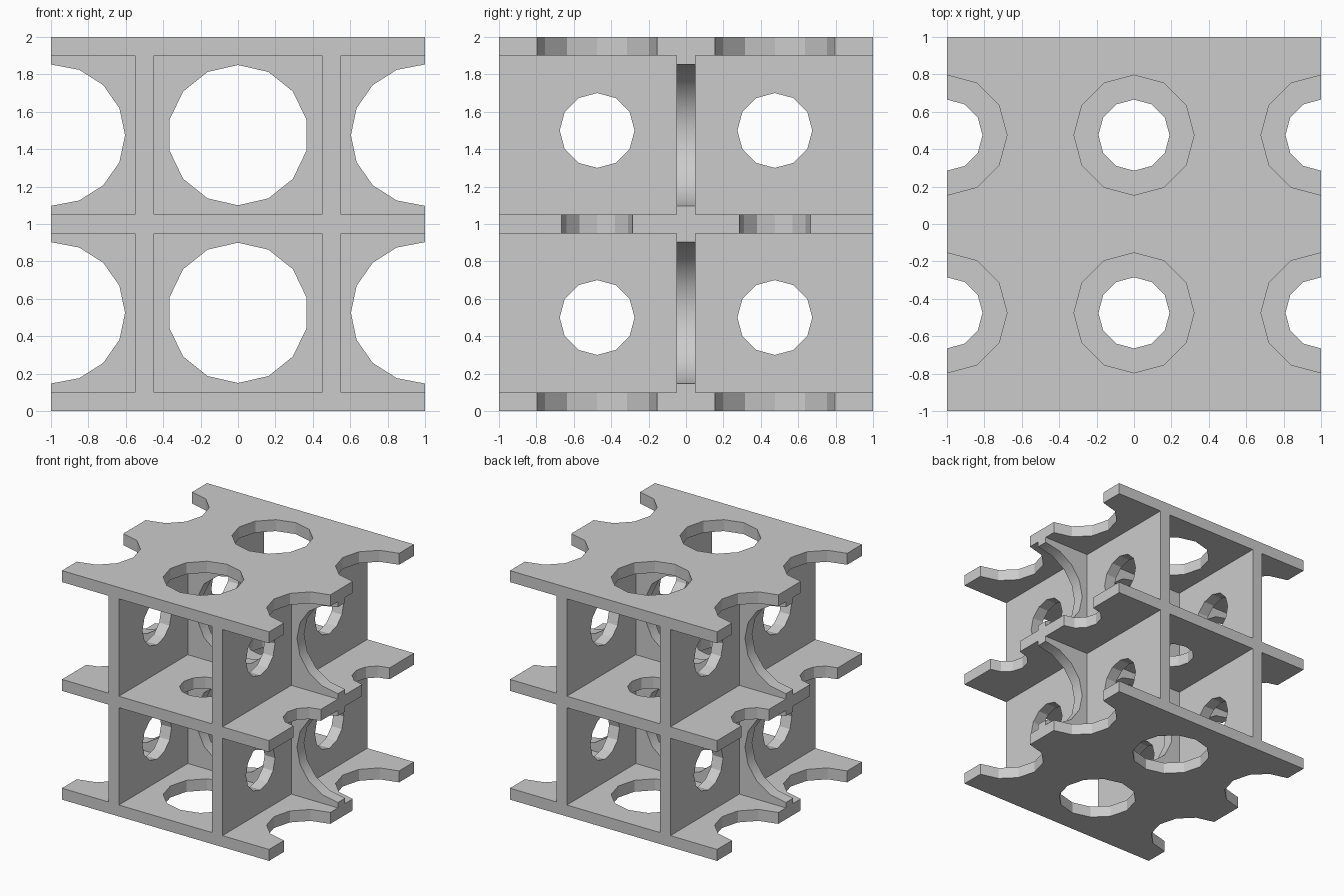
import bpy, bmesh, math
from mathutils import Matrix, Vector

cube = bpy.data.objects.get("Cube")
if cube:
    bpy.data.objects.remove(cube)

grey = bpy.data.materials.new("light grey")
grey.use_nodes = True
GREY = (0.6, 0.6, 0.6, 1)
grey.diffuse_color = GREY
grey.node_tree.nodes["Principled BSDF"].inputs["Base Color"].default_value = GREY


def add_box(bm, lo, hi):
    lo, hi = Vector(lo), Vector(hi)
    mat = Matrix.Translation((lo + hi) / 2) @ Matrix.Diagonal((*(hi - lo), 1))
    bmesh.ops.create_cube(bm, size=1, matrix=mat)


def add_hole(bm, centre, axis, ru, rv, sides, start=math.pi / 2, depth=0.18):
    """Prism along an axis; ru and rv are the radii along the other two axes."""
    u, v, w = {"x": ((0, 1, 0), (0, 0, 1), (1, 0, 0)),
               "y": ((1, 0, 0), (0, 0, 1), (0, 1, 0)),
               "z": ((1, 0, 0), (0, 1, 0), (0, 0, 1))}[axis]
    u, v, w, c = Vector(u), Vector(v), Vector(w), Vector(centre)
    ring = []
    for i in range(sides):
        a = start + 2 * math.pi * i / sides
        ring.append(bm.verts.new(c + u * ru * math.cos(a) + v * rv * math.sin(a) - w * depth / 2))
    face = bm.faces.new(ring)
    ext = bmesh.ops.extrude_face_region(bm, geom=[face])["geom"]
    bmesh.ops.translate(bm, verts=[e for e in ext if isinstance(e, bmesh.types.BMVert)], vec=w * depth)


def make_object(name, bm):
    bmesh.ops.recalc_face_normals(bm, faces=bm.faces)
    mesh = bpy.data.meshes.new(name)
    bm.to_mesh(mesh)
    bm.free()
    mesh.materials.append(grey)
    obj = bpy.data.objects.new(name, mesh)
    bpy.context.scene.collection.objects.link(obj)
    return obj


def cut(obj, cutter):
    mod = obj.modifiers.new("cut", "BOOLEAN")
    mod.operation, mod.solver, mod.object = "DIFFERENCE", "EXACT", cutter
    bpy.context.view_layer.objects.active = obj
    bpy.ops.object.modifier_apply(modifier=mod.name)
    bpy.data.objects.remove(cutter)


# Solid block
bm = bmesh.new()
add_box(bm, (-1, -1, 0), (1, 1, 2))
frame = make_object("shelf_frame", bm)

# Open cells between the shelves and walls
bm = bmesh.new()
for x0, x1 in ((-1.2, -0.55), (-0.45, 0.45), (0.55, 1.2)):
    for y0, y1 in ((-1.2, -0.05), (0.05, 1.2)):
        for z0, z1 in ((0.1, 0.95), (1.05, 1.9)):
            add_box(bm, (x0, y0, z0), (x1, y1, z1))
cut(frame, make_object("cell_cutter", bm))

# Round holes
bm = bmesh.new()
for x in (-1, 0, 1):
    # Shelf holes: wide in the outer shelves, small in the middle one
    for y in (-0.475, 0.475):
        for z, r in ((0.05, 0.321), (1, 0.19), (1.95, 0.321)):
            add_hole(bm, (x, y, z), "z", r, r, 12)
    # Large holes in the cross wall
    for z in (0.525, 1.475):
        if x:
            add_hole(bm, (x, 0, z), "y", 0.396, 0.378, 16)
        else:
            add_hole(bm, (x, 0, z), "y", 0.375, 0.375, 14)
# Holes in the two side walls
for x in (-0.5, 0.5):
    for y in (-0.475, 0.475):
        for z in (0.5, 1.5):
            add_hole(bm, (x, y, z), "x", 0.2, 0.2, 12)
cut(frame, make_object("hole_cutter", bm))

# Smooth hole rims, sharp edges
bpy.ops.object.select_all(action="DESELECT")
frame.select_set(True)
bpy.context.view_layer.objects.active = frame
bpy.ops.object.shade_smooth_by_angle(angle=math.radians(29))
